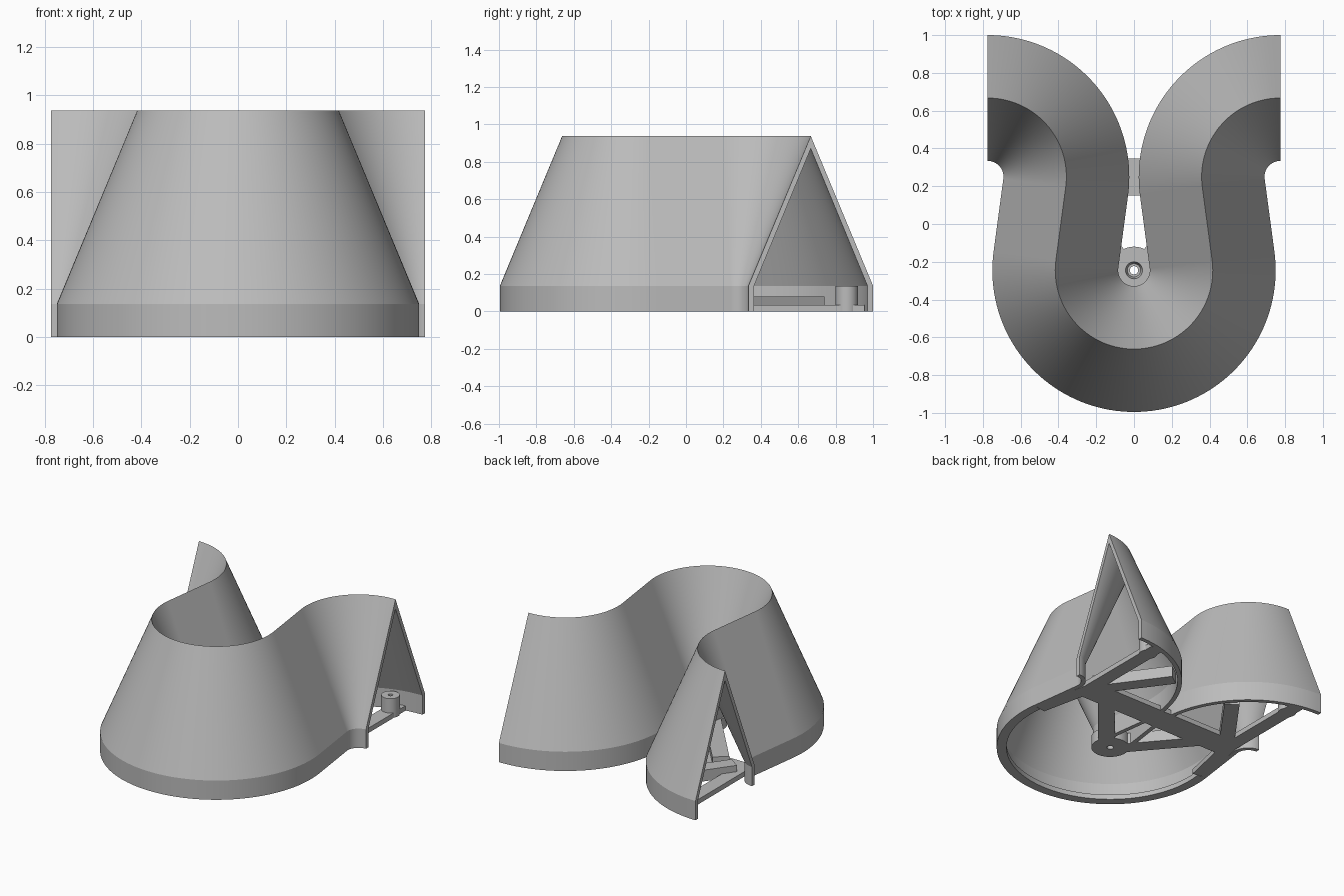
import bpy, bmesh, math
from mathutils import Vector

cube = bpy.data.objects.get("Cube")
if cube:
    bpy.data.objects.remove(cube, do_unlink=True)

grey = bpy.data.materials.new("light_grey")
grey.use_nodes = True
COLOUR = (0.5, 0.5, 0.5, 1)
grey.diffuse_color = COLOUR
grey.node_tree.nodes["Principled BSDF"].inputs["Base Color"].default_value = COLOUR

RING = Vector((0, -0.245))      # centre of the round front
FLARE = Vector((0.775, 0.25))   # centre of each flared end
R = 0.417                       # ridge radius
HALF = 0.333                    # half width of the tent section


def finish(name, bm, smooth=True):
    bmesh.ops.recalc_face_normals(bm, faces=bm.faces)
    mesh = bpy.data.meshes.new(name)
    bm.to_mesh(mesh)
    bm.free()
    mesh.materials.append(grey)
    obj = bpy.data.objects.new(name, mesh)
    bpy.context.collection.objects.link(obj)
    if smooth:
        bpy.ops.object.select_all(action="DESELECT")
        obj.select_set(True)
        bpy.context.view_layer.objects.active = obj
        bpy.ops.object.shade_smooth_by_angle(angle=math.radians(20))
    return obj


def sweep(name, path, profile, closed=False):
    """Sweep a closed (offset, z) profile along (point, normal) pairs."""
    bm = bmesh.new()
    rows = [[bm.verts.new((*(p + n * o), z)) for o, z in profile] for p, n in path]
    pairs = list(zip(rows, rows[1:]))
    if closed:
        pairs.append((rows[-1], rows[0]))
    else:
        bm.faces.new(rows[0])
        bm.faces.new(rows[-1])
    count = len(profile)
    for a, b in pairs:
        for i in range(count):
            j = (i + 1) % count
            bm.faces.new((a[i], a[j], b[j], b[i]))
    return finish(name, bm)


def arc(centre, radius, start, end, steps, sign=1):
    result = []
    for i in range(steps + 1):
        t = start + (end - start) * i / steps
        d = Vector((math.cos(t), math.sin(t)))
        result.append((centre + d * radius, d * sign))
    return result


def lathe(name, x, y, profile, steps=48):
    path = arc(Vector((x, y)), 0, 0, math.tau * (1 - 1 / steps), steps - 1)
    return sweep(name, path, profile, closed=True)


def bar(name, start, end, width, height):
    a, b = Vector(start), Vector(end)
    d = (b - a).normalized()
    side = Vector((-d.y, d.x))
    h = width / 2
    return sweep(name, [(a, side), (b, side)], [(-h, 0), (h, 0), (h, height), (-h, height)])


# Ridge path: round front, tangent sides, flared ends
gap = FLARE - RING
tangent = math.atan2(gap.y, gap.x) - math.acos(2 * R / gap.length)
right = arc(RING, R, -math.pi / 2, tangent, 40)
right += arc(FLARE, R, math.pi + tangent, math.pi / 2, 40, -1)
left = [(Vector((-p.x, p.y)), Vector((-n.x, n.y))) for p, n in right[1:]]
path = left[::-1] + right

# Tent shaped shell
inner = HALF - 0.03
shell = [(HALF, 0), (HALF, 0.137), (0, 0.938), (-HALF, 0.137), (-HALF, 0),
         (-inner, 0), (-inner, 0.137), (0, 0.87), (inner, 0.137), (inner, 0)]
sweep("tent_shell", path, shell)

# Foot flange inside the round front
outer = R + HALF - 0.01
sweep("foot_flange", arc(RING, 0, -math.pi - tangent, tangent, 80),
      [(outer - 0.055, 0), (outer, 0), (outer, 0.035), (outer - 0.055, 0.035)])

# Central hub with a countersunk hole
lathe("hub", 0, RING.y, [(0.022, 0), (0.125, 0), (0.125, 0.08), (0.045, 0.08), (0.035, 0.04), (0.022, 0.04)])

# Base frame
bar("cross_bar", (-0.64, 0.248), (0.64, 0.248), 0.195, 0.035)
for s, label in ((1, "left"), (-1, "right")):
    bar(label + "_end_bar", (s * 0.6, 0.2), (s * 0.6, 0.955), 0.1, 0.035)
    bar(label + "_side_bar", (s * 0.6, 0.26), (s * 0.69, -0.15), 0.1, 0.035)
    bar(label + "_hub_brace", (s * 0.06, -0.21), (s * 0.45, 0.25), 0.11, 0.08)
    bar(label + "_flare_brace", (s * 0.57, 0.27), (s * 0.25, 0.71), 0.1, 0.08)
    lathe(label + "_peg", s * 0.6, 0.86,
          [(0.015, 0), (0.06, 0), (0.06, 0.137), (0.015, 0.137)], 32)
